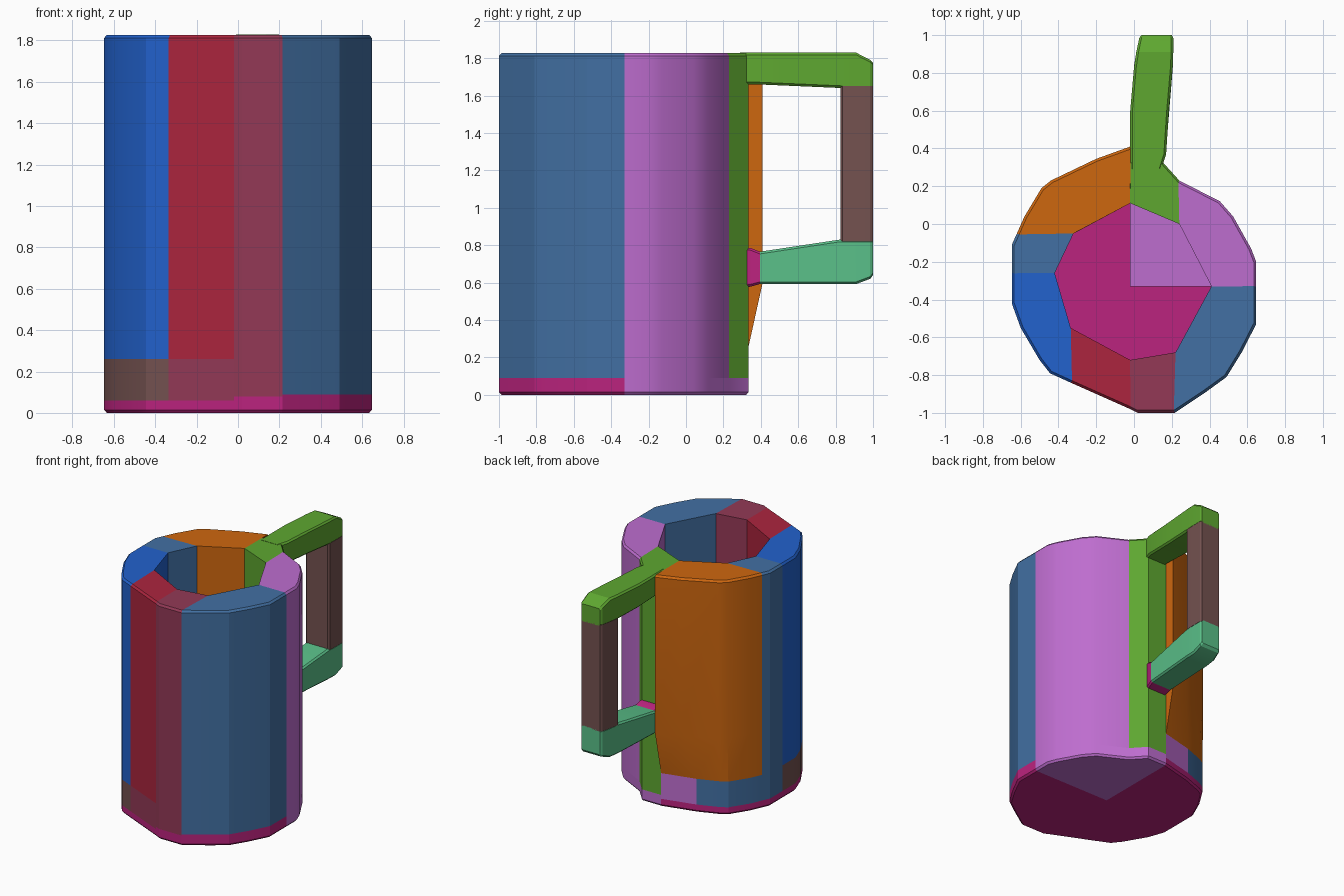
import bpy, bmesh, math

cube = bpy.data.objects.get("Cube")
if cube:
    bpy.data.objects.remove(cube, do_unlink=True)


def lin(c):
    c /= 255
    return c / 12.92 if c <= 0.04045 else ((c + 0.055) / 1.055) ** 2.4


def material(name, *rgb):
    m = bpy.data.materials.new(name)
    col = (*[lin(c) for c in rgb], 1)
    m.diffuse_color = col
    m.use_nodes = True
    bsdf = m.node_tree.nodes["Principled BSDF"]
    bsdf.inputs["Base Color"].default_value = col
    bsdf.inputs["Roughness"].default_value = 0.7
    return m


ORANGE = material("orange", 206, 103, 15)
STEEL = material("steel blue", 66, 112, 163)
BLUE = material("bright blue", 34, 98, 205)
RED = material("red", 172, 37, 62)
MAROON = material("maroon", 147, 57, 86)
PURPLE = material("purple", 190, 109, 207)
GREEN = material("green", 94, 167, 48)
PINK = material("pink", 187, 35, 126)
BROWN = material("brown", 116, 82, 80)
TEAL = material("teal", 90, 192, 137)


def loft(name, rings, mat):
    """Skin a stack of equal-length point rings and cap both ends."""
    bm = bmesh.new()
    vs = [[bm.verts.new(p) for p in r] for r in rings]
    n = len(rings[0])
    for a, b in zip(vs, vs[1:]):
        for i in range(n):
            j = (i + 1) % n
            bm.faces.new((a[i], a[j], b[j], b[i]))
    bm.faces.new(vs[0][::-1])
    bm.faces.new(vs[-1])
    bmesh.ops.recalc_face_normals(bm, faces=bm.faces)
    me = bpy.data.meshes.new(name)
    bm.to_mesh(me)
    bm.free()
    me.materials.append(mat)
    ob = bpy.data.objects.new(name, me)
    bpy.context.collection.objects.link(ob)
    bpy.context.view_layer.objects.active = ob
    for o in bpy.context.selected_objects:
        o.select_set(False)
    ob.select_set(True)
    bpy.ops.object.shade_smooth_by_angle(angle=math.radians(22))
    return ob


TOP, FOOT, STRIP, EASE = 1.827, 0.06, 0.26, 0.015


def shrink(pts):
    """Pull outline points toward the mug axis for an eased rim."""
    return [(x * 0.98, -0.3 + (y + 0.3) * 0.98) for x, y in pts]


def at(z, pts):
    return [(x, y, z) for x, y in pts]


def wedge(name, mat, outer, inner, z0, z1):
    """Slice of the wall; eased where it reaches the rim."""
    if z1 < TOP:
        rings = [at(z0, outer + inner), at(z1, outer + inner)]
    else:
        rings = [at(z0, outer + inner), at(z1 - EASE, outer + inner),
                 at(z1, shrink(outer) + inner)]
    return loft(name, rings, mat)


# Outer outline of each wall slice, counter-clockwise from the back
back = [(-.02, .41), (-.20, .345), (-.44, .23), (-.49, .19), (-.58, .04), (-.62, -.05)]
back_low = [(-.02, .335), (-.28, .27), (-.44, .21), (-.49, .18), (-.58, .04), (-.62, -.05)]
side = [(-.62, -.05), (-.647, -.11), (-.647, -.26)]
front_r = [(-.647, -.26), (-.647, -.42), (-.60, -.55), (-.50, -.72), (-.445, -.79), (-.335, -.84)]
front = [(-.335, -.84), (-.02, -.98)]
front_mid = [(-.02, -.98), (.02, -1.0), (.215, -1.0)]
front_l = [(.215, -1.0), (.38, -.89), (.49, -.81), (.57, -.68), (.647, -.53), (.647, -.33)]
side_l = [(.647, -.33), (.647, -.20), (.62, -.13), (.525, .04), (.455, .12), (.24, .23)]
spine = [(.24, .23), (.145, .335), (-.02, .335)]
# Corners of the faceted cavity
c = [(-.02, .11), (-.32, -.05), (-.42, -.26), (-.335, -.55),
     (-.02, -.72), (.22, -.68), (.41, -.33), (.24, 0)]

# Back wall, leaning in near its bottom corner
back_in = [c[1], c[0]]
loft("back_wall", [at(STRIP, back_low + back_in), at(0.6, back + back_in),
                   at(TOP - EASE, back + back_in), at(TOP, shrink(back) + back_in)], ORANGE)
wedge("back_strip_inner", PURPLE, back_low[:2], [(-.28, -.03), c[0]], FOOT, STRIP)
wedge("back_strip_outer", STEEL, back_low[1:], [c[1], (-.28, -.03)], FOOT, STRIP)

# Remaining wall slices
wedge("right_wall", STEEL, side, [c[2], c[1]], FOOT, TOP)
wedge("front_right_wall", BLUE, front_r, [c[3], c[2]], STRIP, TOP)
wedge("front_right_strip", BROWN, front_r, [c[3], c[2]], FOOT, STRIP)
wedge("front_wall", RED, front, [c[4], c[3]], STRIP, TOP)
wedge("front_strip", MAROON, front, [c[4], c[3]], FOOT, STRIP)
wedge("front_middle_wall", MAROON, front_mid, [c[5], c[4]], 0.08, TOP)
wedge("front_middle_foot", PINK, front_mid, [c[5], c[4]], FOOT, 0.08)
wedge("front_left_wall", STEEL, front_l, [c[6], c[5]], 0.09, TOP)
wedge("front_left_foot", PINK, front_l, [c[6], c[5]], FOOT, 0.09)
wedge("left_wall", PURPLE, side_l, [c[7], c[6]], 0.09, TOP)
wedge("handle_spine", GREEN, spine, [c[0], c[7]], 0.09, TOP)

# Floor of the mug in two pieces meeting at an inner corner
corner = [(-.02, -.33)]
main = back_low + side[1:] + front_r[1:] + front[1:] + front_mid[1:] + front_l[1:]
quarter = side_l + spine[1:]
for name, mat, pts, h in (("base", PINK, main, FOOT), ("base_quarter", PURPLE, quarter, 0.09)):
    loft(name, [at(0, shrink(pts) + corner), at(EASE, pts + corner), at(h, pts + corner)], mat)


def bar(name, mat, stations, e=0.012):
    """Chamfered bar running along y; stations are (y, x0, x1, z0, z1)."""
    rings = []
    for y, x0, x1, z0, z1 in stations:
        xz = [(x0 + e, z0), (x1 - e, z0), (x1, z0 + e), (x1, z1 - e),
              (x1 - e, z1), (x0 + e, z1), (x0, z1 - e), (x0, z0 + e)]
        rings.append([(x, y, z) for x, z in xz])
    return loft(name, rings, mat)


# Handle
bar("handle_top", GREEN, [(.29, -.02, .145, 1.66, 1.829), (.37, -.02, .17, 1.66, 1.829),
                          (.60, -.02, .185, 1.65, 1.829), (.83, 0, .205, 1.64, 1.829),
                          (.91, .012, .208, 1.64, 1.829), (.985, .028, .208, 1.64, 1.79),
                          (1.0, .04, .2, 1.64, 1.775)])
bar("handle_bottom", TEAL, [(.395, -.02, .17, .592, .765), (.825, 0, .205, .592, .83),
                            (.91, .012, .208, .592, .83), (.985, .028, .208, .62, .83),
                            (1.0, .04, .2, .64, .83)])
bar("handle_joint", PINK, [(.32, -.02, .15, .575, .785), (.345, -.02, .16, .578, .785),
                           (.395, -.02, .17, .592, .765)])
grip = [(.012, .825), (0, .837), (.012, .91), (.028, .985), (.04, 1.0),
        (.2, 1.0), (.208, .985), (.208, .91), (.205, .837), (.193, .825)]
loft("handle_grip", [at(.82, grip), at(1.65, grip)], BROWN)
